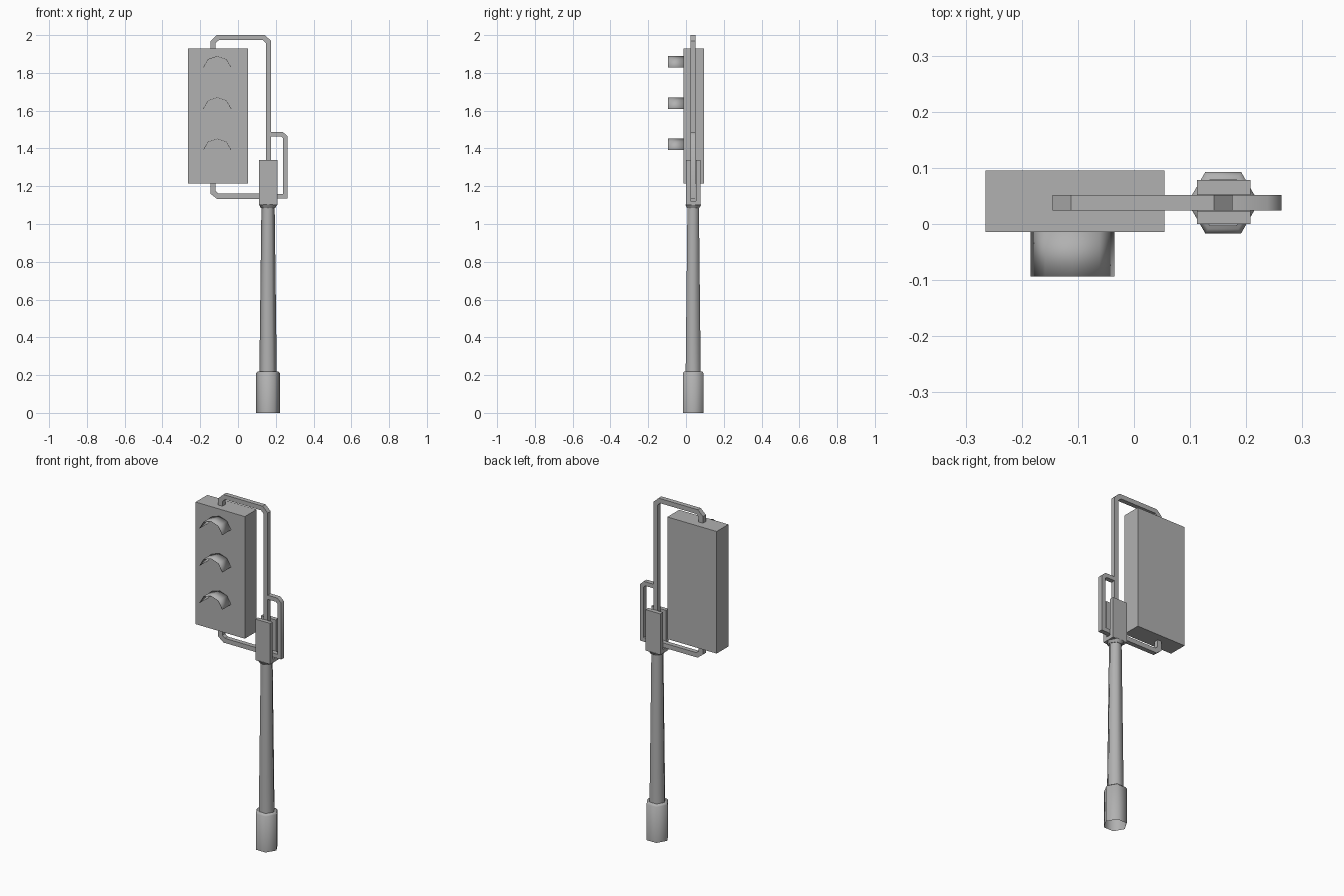
import bpy, bmesh, math
from mathutils import Vector

if "Cube" in bpy.data.objects:
    bpy.data.objects.remove(bpy.data.objects["Cube"])

PX, PY = 0.159, 0.038      # pole axis
HX = -0.11                 # lamp column centre

grey = bpy.data.materials.new("dark_grey")
grey.diffuse_color = (0.44, 0.44, 0.44, 1)
grey.use_nodes = True
grey.node_tree.nodes["Principled BSDF"].inputs["Base Color"].default_value = grey.diffuse_color


def make(name, verts, faces, smooth=None):
    me = bpy.data.meshes.new(name)
    me.from_pydata(verts, [], faces)
    bm = bmesh.new()
    bm.from_mesh(me)
    bmesh.ops.recalc_face_normals(bm, faces=bm.faces)
    bm.to_mesh(me)
    bm.free()
    me.materials.append(grey)
    ob = bpy.data.objects.new(name, me)
    bpy.context.collection.objects.link(ob)
    if smooth:
        bpy.ops.object.select_all(action='DESELECT')
        ob.select_set(True)
        bpy.context.view_layer.objects.active = ob
        bpy.ops.object.shade_smooth_by_angle(angle=math.radians(smooth))
    return ob


def box(name, x0, x1, y0, y1, z0, z1):
    v = [(x, y, z) for x in (x0, x1) for y in (y0, y1) for z in (z0, z1)]
    f = [(0, 1, 3, 2), (4, 6, 7, 5), (0, 4, 5, 1), (2, 3, 7, 6), (0, 2, 6, 4), (1, 5, 7, 3)]
    return make(name, v, f)


def hexagon_stack(name, rings, bottom=True):
    # six-sided turned shape from (radius, z) pairs
    v = [(PX + r * math.cos(i * math.pi / 3), PY + r * math.sin(i * math.pi / 3), z)
         for r, z in rings for i in range(6)]
    f = [(k * 6 + i, k * 6 + (i + 1) % 6, k * 6 + 6 + (i + 1) % 6, k * 6 + 6 + i)
         for k in range(len(rings) - 1) for i in range(6)]
    n = len(v)
    f.append(tuple(range(n - 6, n)))
    if bottom:
        f.append(tuple(range(6)))
    return make(name, v, f, 62)


def bar(name, path, w=0.027, depth=0.027, smooth=None):
    # square bar with mitred bends along an (x, z) path
    p = [Vector(q) for q in path]
    v, f = [], []
    for i, q in enumerate(p):
        a = (q - p[i - 1]).normalized() if i else (p[1] - q).normalized()
        b = (p[i + 1] - q).normalized() if i < len(p) - 1 else a
        t = (a + b).normalized()
        n = Vector((-t.y, t.x)) * (w / 2 / t.dot(a))
        for s, y in ((1, -1), (1, 1), (-1, 1), (-1, -1)):
            v.append((q.x + s * n.x, PY + y * depth / 2, q.y + s * n.y))
    for k in range(0, len(v) - 4, 4):
        f += [(k + i, k + (i + 1) % 4, k + 4 + (i + 1) % 4, k + 4 + i) for i in range(4)]
    n = len(v)
    f += [(0, 1, 2, 3), (n - 4, n - 3, n - 2, n - 1)]
    return make(name, v, f, smooth)


# Signal housing
box("signal_housing", -0.265, 0.054, -0.014, 0.095, 1.215, 1.93)

# Three thin lamp hoods
arc = [(-0.074, -0.06), (-0.048, -0.016), (0, 0), (0.048, -0.016), (0.074, -0.06)]
for i in range(3):
    top = 1.888 - 0.2185 * i
    v = [(HX + x, y, top + z) for y in (-0.014, -0.094) for x, z in arc]
    hood = make(f"lamp_hood_{i + 1}", v, [(k, k + 1, k + 6, k + 5) for k in range(4)], 62)
    sheet = hood.modifiers.new("thickness", 'SOLIDIFY')
    sheet.thickness = 0.002
    sheet.offset = 0

# Base, tapered pole and collar
hexagon_stack("base", [(0.0635, 0), (0.0635, 0.21), (0.054, 0.22)], bottom=False)
hexagon_stack("pole", [(0.046, 0.215), (0.035, 1.095)])
hexagon_stack("collar", [(0.038, 1.085), (0.048, 1.102)])

# Forked bracket: two plates joined at the bottom
box("bracket_floor", 0.112, 0.208, 0, 0.078, 1.10, 1.122)
box("bracket_front_plate", 0.112, 0.208, 0, 0.0235, 1.122, 1.34)
box("bracket_back_plate", 0.112, 0.208, 0.0525, 0.078, 1.122, 1.34)

# Hanger bars and side loop
bar("upper_hanger", [(-0.132, 1.925), (-0.132, 1.963), (-0.107, 1.9865), (0.137, 1.9865),
                     (0.162, 1.963), (0.162, 1.122)])
bar("lower_hanger", [(-0.132, 1.22), (-0.132, 1.167), (-0.107, 1.147), (0.15, 1.147)])
bar("side_loop", [(0.165, 1.475), (0.233, 1.475), (0.251, 1.458), (0.251, 1.146),
                  (0.165, 1.146)], 0.024, smooth=50)
